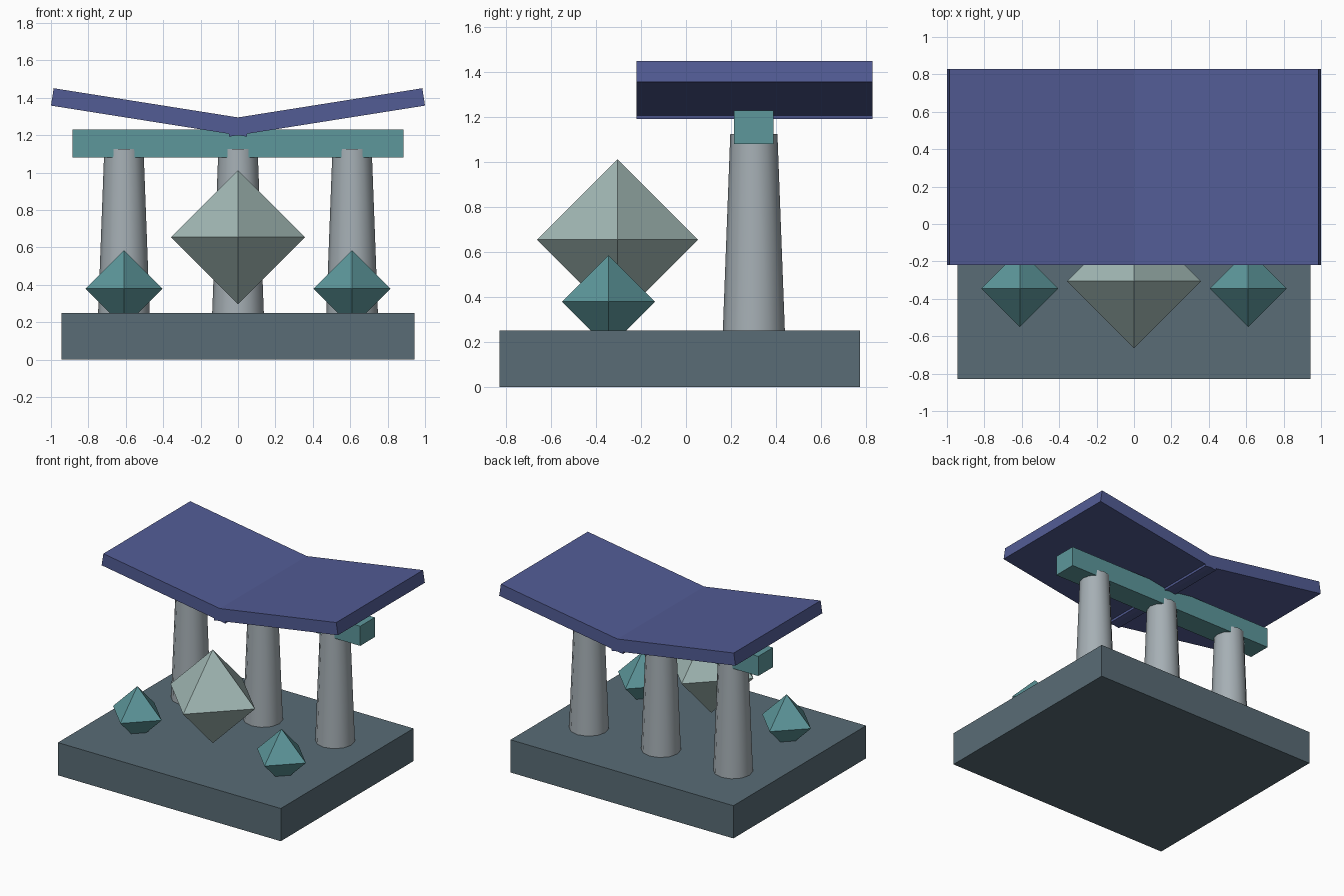
import bpy, bmesh, math
from mathutils import Matrix, Vector

if "Cube" in bpy.data.objects:
    bpy.data.objects.remove(bpy.data.objects["Cube"])


def material(name, rgb):
    m = bpy.data.materials.new(name)
    m.diffuse_color = (*rgb, 1)
    m.use_nodes = True
    m.node_tree.nodes["Principled BSDF"].inputs["Base Color"].default_value = m.diffuse_color
    return m


SLATE = material("slate", (0.10, 0.15, 0.18))
STONE = material("stone", (0.38, 0.43, 0.46))
TEAL = material("teal", (0.11, 0.31, 0.33))
PALE = material("pale_green", (0.36, 0.48, 0.46))
INDIGO = material("indigo", (0.085, 0.107, 0.30))


def add(name, bm, mat, loc=(0, 0, 0), tilt=0):
    mesh = bpy.data.meshes.new(name)
    bm.to_mesh(mesh)
    bm.free()
    mesh.materials.append(mat)
    ob = bpy.data.objects.new(name, mesh)
    ob.location = loc
    ob.rotation_euler.y = tilt
    bpy.context.collection.objects.link(ob)
    return ob


def box(name, size, loc, mat, tilt=0):
    bm = bmesh.new()
    bmesh.ops.create_cube(bm, size=1, matrix=Matrix.Diagonal((*size, 1)))
    return add(name, bm, mat, loc, tilt)


def crystal(name, r, loc, mat):
    # octahedron: two four-sided pyramids sharing a square
    bm = bmesh.new()
    ring = [bm.verts.new(p) for p in ((r, 0, 0), (0, r, 0), (-r, 0, 0), (0, -r, 0))]
    top, bottom = bm.verts.new((0, 0, r)), bm.verts.new((0, 0, -r))
    for i in range(4):
        a, b = ring[i], ring[(i + 1) % 4]
        bm.faces.new((a, b, top))
        bm.faces.new((b, a, bottom))
    return add(name, bm, mat, loc)


def column(name, x):
    bm = bmesh.new()
    bmesh.ops.create_cone(bm, cap_ends=True, segments=12,
                          radius1=0.138, radius2=0.105, depth=0.875)
    ob = add(name, bm, STONE, (x, 0.302, 0.6875))
    bpy.ops.object.select_all(action='DESELECT')
    ob.select_set(True)
    bpy.context.view_layer.objects.active = ob
    bpy.ops.object.shade_smooth_by_angle(angle=math.radians(40))


# Base slab
box("base", (1.886, 1.604, 0.25), (0, -0.028, 0.125), SLATE)

# Columns and the beam across them
for label, x in (("left", -0.61), ("middle", 0), ("right", 0.61)):
    column(label + "_column", x)
box("beam", (1.77, 0.177, 0.15), (0, 0.302, 1.155), TEAL)

# Butterfly roof: two tilted slabs overlapping at the valley
ANGLE, LENGTH, THICK = math.radians(9.0), 1.06, 0.094
along = Vector((math.cos(ANGLE), 0, math.sin(ANGLE)))
up = Vector((-math.sin(ANGLE), 0, math.cos(ANGLE)))
mid = Vector((1.0, 0.305, 1.358)) - along * LENGTH / 2 + up * THICK / 2
for label, s in (("left", -1), ("right", 1)):
    box(label + "_roof", (LENGTH, 1.05, THICK), (s * mid.x, mid.y, mid.z), INDIGO, -s * ANGLE)

# Crystals: one floating, two sunk into the base
crystal("large_crystal", 0.358, (0, -0.305, 0.655), PALE)
for label, s in (("left", -1), ("right", 1)):
    crystal(label + "_crystal", 0.206, (s * 0.61, -0.345, 0.379), TEAL)
